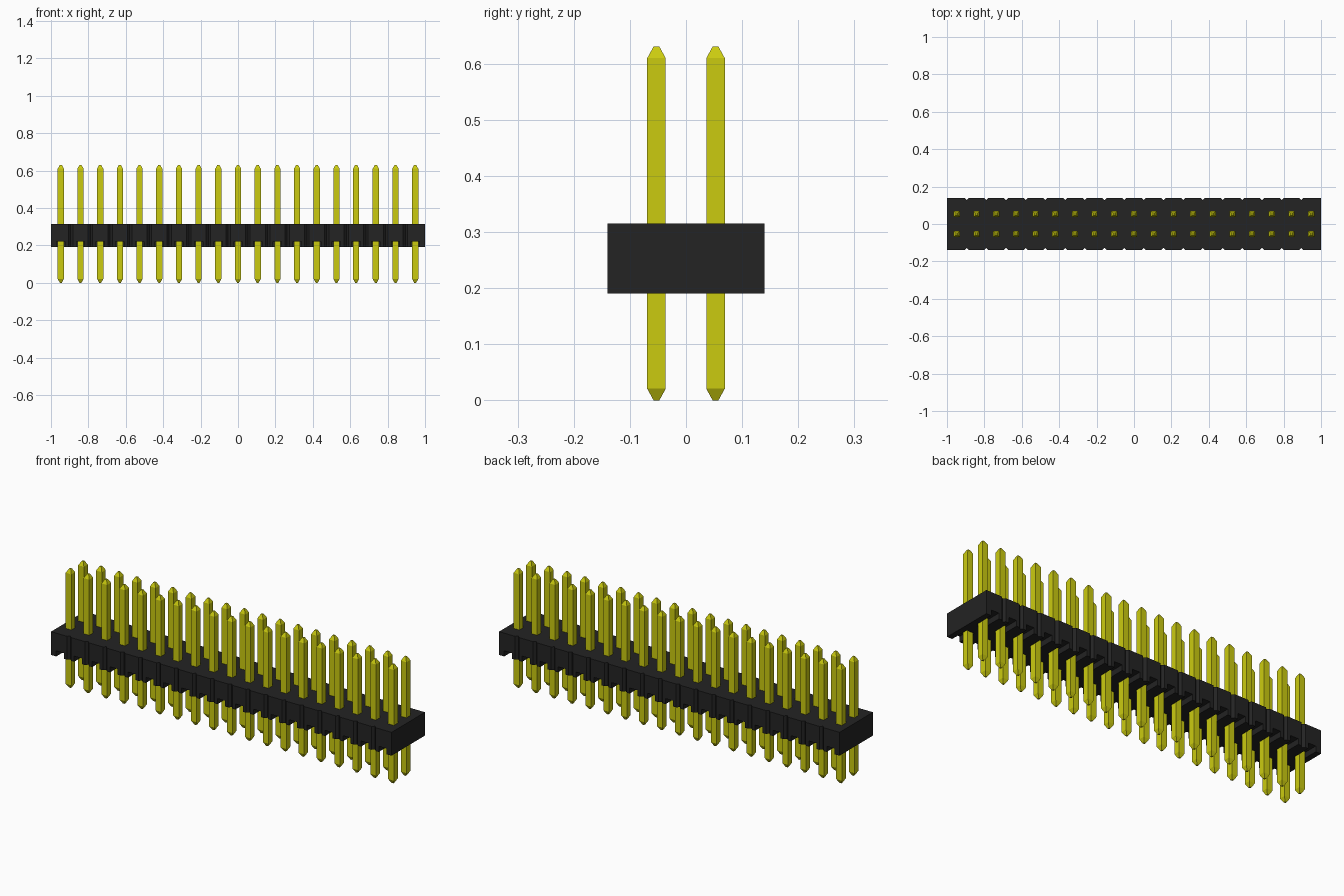
import bpy, bmesh

cube = bpy.data.objects.get("Cube")
if cube:
    bpy.data.objects.remove(cube, do_unlink=True)

COLUMNS = 19
PITCH = 2 / COLUMNS
HALF_DEPTH = 0.14
NOTCH = 0.012          # V groove between neighbouring segments
CHANNEL = 0.045        # width of the slots under the body
RIB = 0.036            # half depth of the solid strip between the slots
BASE_Z, SLOT_Z, TOP_Z = 0.191, 0.221, 0.315


def material(name, rgb):
    m = bpy.data.materials.new(name)
    m.use_nodes = True
    m.diffuse_color = (*rgb, 1)
    m.node_tree.nodes["Principled BSDF"].inputs["Base Color"].default_value = (*rgb, 1)
    return m


def make_object(name, bm, mat):
    bmesh.ops.recalc_face_normals(bm, faces=bm.faces)
    mesh = bpy.data.meshes.new(name)
    bm.to_mesh(mesh)
    bm.free()
    mesh.materials.append(mat)
    obj = bpy.data.objects.new(name, mesh)
    bpy.context.collection.objects.link(obj)
    return obj


def front_edge(slotted):
    """Front outline from left to right, grooved at every seam."""
    pts = [(-1, -HALF_DEPTH)]
    for i in range(COLUMNS):
        mid = -1 + (i + 0.5) * PITCH
        if slotted:
            a, b = mid - CHANNEL / 2, mid + CHANNEL / 2
            pts += [(a, -HALF_DEPTH), (a, -RIB), (b, -RIB), (b, -HALF_DEPTH)]
        if i < COLUMNS - 1:
            seam = mid + PITCH / 2
            pts += [(seam - NOTCH, -HALF_DEPTH), (seam, -HALF_DEPTH + NOTCH),
                    (seam + NOTCH, -HALF_DEPTH)]
    return pts + [(1, -HALF_DEPTH)]


def slab(name, slotted, z0, z1, mat):
    """Extrude the front outline and its mirror image into a slab."""
    front = front_edge(slotted)
    outline = front + [(x, -y) for x, y in reversed(front)]
    bm = bmesh.new()
    face = bm.faces.new([bm.verts.new((x, y, z0)) for x, y in outline])
    ext = bmesh.ops.extrude_face_region(bm, geom=[face])
    top = [v for v in ext["geom"] if isinstance(v, bmesh.types.BMVert)]
    bmesh.ops.translate(bm, verts=top, vec=(0, 0, z1 - z0))
    return make_object(name, bm, mat)


black = material("black plastic", (0.017, 0.017, 0.017))
yellow = material("yellow metal", (0.60, 0.60, 0.005))

# Plastic housing: solid upper part and slotted foot
slab("housing_body", False, SLOT_Z, TOP_Z, black)
slab("housing_slotted_foot", True, BASE_Z, SLOT_Z, black)

# Square pin with tapered tips, repeated over columns and rows
bm = bmesh.new()
rings = []
for half, z in ((0.005, 0), (0.0165, 0.021), (0.0165, 0.61), (0.005, 0.631)):
    rings.append([bm.verts.new((sx * half, sy * half, z))
                  for sx, sy in ((-1, -1), (1, -1), (1, 1), (-1, 1))])
for lower, upper in zip(rings, rings[1:]):
    for i in range(4):
        j = (i + 1) % 4
        bm.faces.new((lower[i], lower[j], upper[j], upper[i]))
bm.faces.new(rings[0])
bm.faces.new(rings[-1])
pins = make_object("contact_pins", bm, yellow)
pins.location = (-1 + PITCH / 2, -PITCH / 2, 0)
for label, count, offset in (("columns", COLUMNS, (PITCH, 0, 0)),
                             ("rows", 2, (0, PITCH, 0))):
    array = pins.modifiers.new(label, 'ARRAY')
    array.count = count
    array.use_relative_offset = False
    array.use_constant_offset = True
    array.constant_offset_displace = offset
